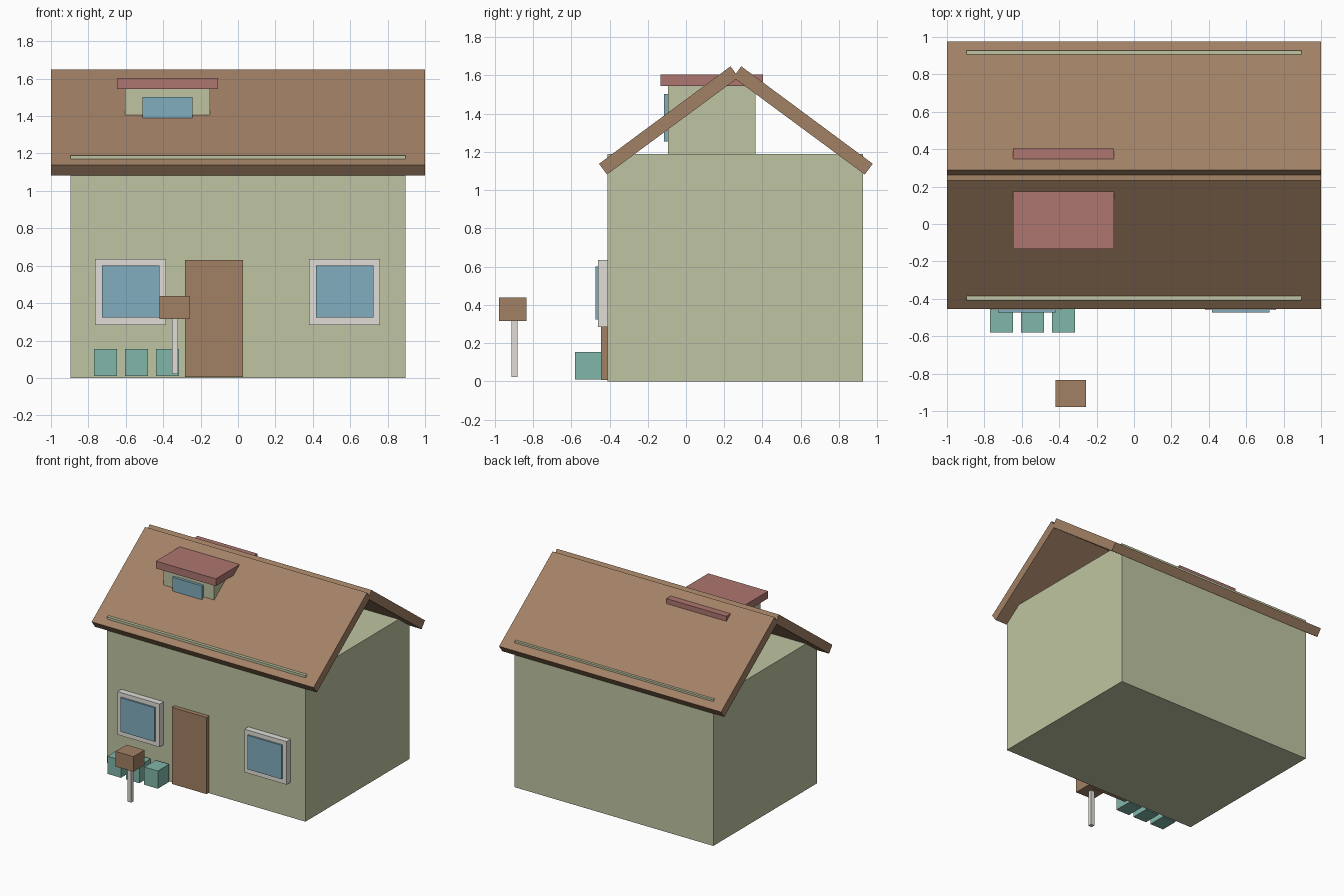
import bpy, bmesh
from mathutils import Vector

if "Cube" in bpy.data.objects:
    bpy.data.objects.remove(bpy.data.objects["Cube"])


def material(name, rgb):
    m = bpy.data.materials.new(name)
    m.diffuse_color = (*rgb, 1)
    m.use_nodes = True
    m.node_tree.nodes["Principled BSDF"].inputs["Base Color"].default_value = m.diffuse_color
    return m


WALL = material("wall_green", (0.52, 0.56, 0.36))
WOOD = material("wood_brown", (0.36, 0.22, 0.13))
RED = material("dormer_red", (0.42, 0.18, 0.16))
GLASS = material("glass_blue", (0.22, 0.42, 0.52))
TRIM = material("trim_white", (0.75, 0.73, 0.68))
TEAL = material("planter_teal", (0.22, 0.47, 0.40))


def make_object(name, bm, mat):
    bmesh.ops.recalc_face_normals(bm, faces=bm.faces)
    mesh = bpy.data.meshes.new(name)
    bm.to_mesh(mesh)
    bm.free()
    mesh.materials.append(mat)
    ob = bpy.data.objects.new(name, mesh)
    bpy.context.collection.objects.link(ob)
    return ob


def box(name, x, y, z, mat):
    """Box given by its (min, max) range on each axis."""
    bm = bmesh.new()
    bmesh.ops.create_cube(bm, size=1)
    for v in bm.verts:
        v.co = Vector(r[0] if c < 0 else r[1] for c, r in zip(v.co, (x, y, z)))
    return make_object(name, bm, mat)


def extrude_x(name, profile, x0, x1, mat):
    """Closed y-z profile extruded along x."""
    bm = bmesh.new()
    face = bm.faces.new([bm.verts.new((x0, y, z)) for y, z in profile])
    ext = bmesh.ops.extrude_face_region(bm, geom=[face])["geom"]
    verts = [g for g in ext if isinstance(g, bmesh.types.BMVert)]
    bmesh.ops.translate(bm, verts=verts, vec=(x1 - x0, 0, 0))
    return make_object(name, bm, mat)


# House body; its top edges poke slightly through the roof
box("house_walls", (-0.895, 0.895), (-0.41, 0.927), (0, 1.19), WALL)

# Two tilted roof panels, mirrored about the ridge
RIDGE_Y = 0.261
panel = [(-0.455, 1.138), (-0.413, 1.082), (0.275, 1.59), (0.233, 1.648)]
extrude_x("roof_front", panel, -1, 1, WOOD)
extrude_x("roof_back", [(2 * RIDGE_Y - y, z) for y, z in panel], -1, 1, WOOD)

# Dormer
box("dormer_walls", (-0.604, -0.149), (-0.094, 0.363), (1.09, 1.55), WALL)
box("dormer_roof", (-0.647, -0.107), (-0.133, 0.404), (1.545, 1.604), RED)
box("dormer_window", (-0.511, -0.244), (-0.115, -0.08), (1.255, 1.502), GLASS)

# Door
box("front_door", (-0.284, 0.028), (-0.445, -0.405), (0.006, 0.63), WOOD)

# Windows: frame with a protruding pane
for side, cx in (("left", -0.574), ("right", 0.57)):
    box(f"window_frame_{side}", (cx - 0.19, cx + 0.19), (-0.46, -0.405), (0.284, 0.635), TRIM)
    box(f"window_pane_{side}", (cx - 0.154, cx + 0.154), (-0.474, -0.44), (0.324, 0.6), GLASS)

# Planters in a row
for i in range(3):
    cx = -0.709 + i * 0.166
    box(f"planter_{i + 1}", (cx - 0.061, cx + 0.061), (-0.581, -0.435), (0.01, 0.154), TEAL)

# Mailbox on a post
box("mailbox_post", (-0.354, -0.322), (-0.914, -0.882), (0.022, 0.33), TRIM)
box("mailbox", (-0.419, -0.257), (-0.978, -0.835), (0.315, 0.438), WOOD)
